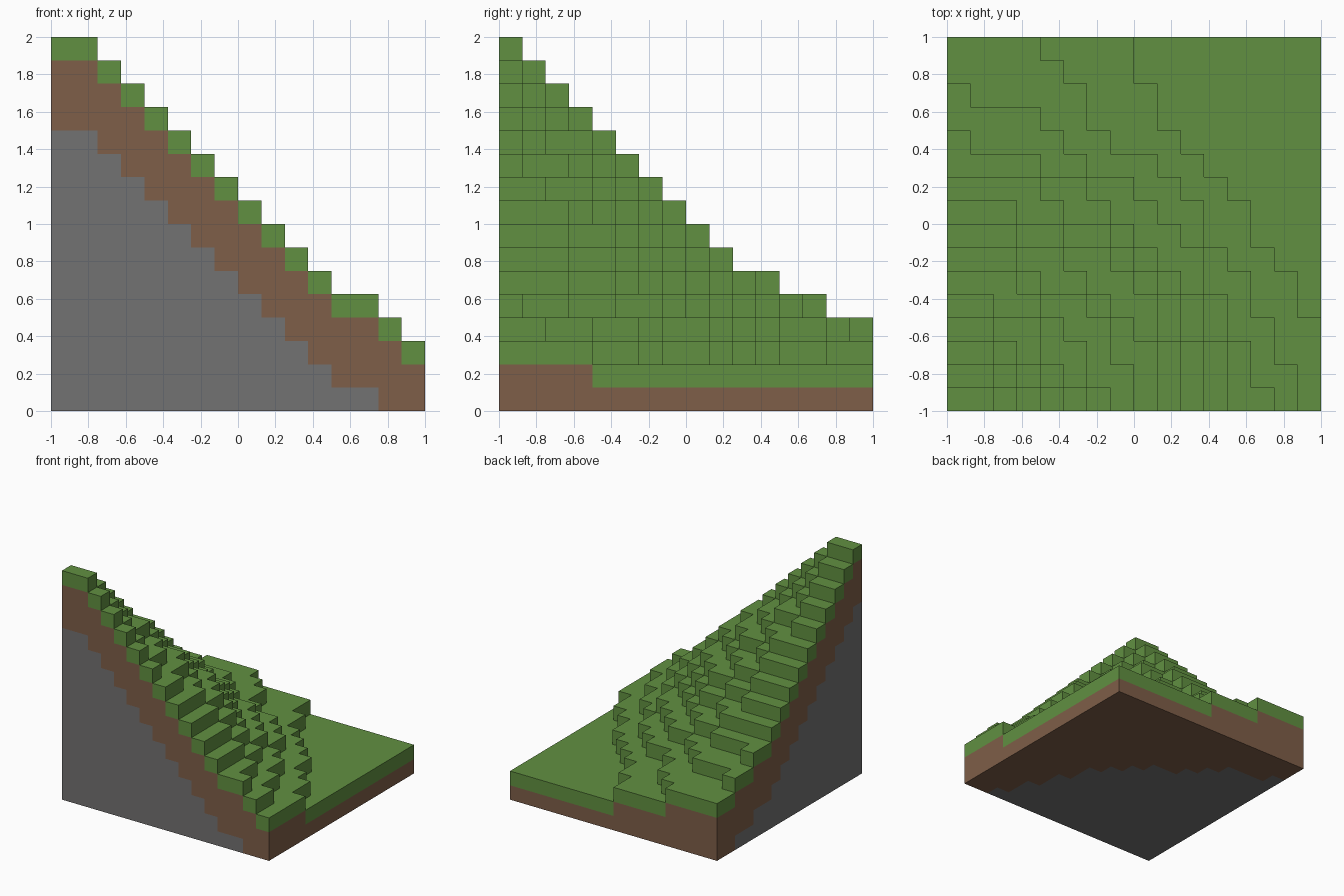
import bpy
import bmesh
import math
from mathutils import Vector

default_cube = bpy.data.objects.get("Cube")
if default_cube:
    bpy.data.objects.remove(default_cube, do_unlink=True)

GRID = 16                 # blocks along each side
BLOCK = 2 / GRID          # size of one block
SOIL_DEPTH = 3            # soil blocks below the grass block
BASE_LAYERS = 2           # layers that cover the whole plot

# Width in blocks of each row, front to back, for every terrace from low to high
TERRACES = [
    [16, 16, 16, 16, 15, 15, 14, 13, 13, 12, 11, 10, 9, 9, 8, 8],
    [15, 15, 14, 14, 13, 13, 12, 11, 11, 10, 9, 7, 6, 6, 5, 4],
    [14, 13, 13, 12, 12, 11, 11, 10, 9, 8, 6, 5, 4, 1],
    [12, 12, 12, 11, 11, 10, 9, 8, 7, 6, 4, 1],
    [11, 11, 11, 10, 10, 9, 8, 7, 5, 4],
    [10, 10, 10, 9, 9, 8, 7, 5, 3],
    [9, 9, 9, 8, 7, 6, 5, 3],
    [8, 8, 7, 7, 6, 4, 3],
    [7, 6, 6, 5, 4, 3],
    [6, 5, 4, 4, 2],
    [5, 4, 3, 2],
    [4, 3, 2],
    [3, 2],
    [2],
]


def make_material(name, colour):
    material = bpy.data.materials.new(name)
    material.use_nodes = True
    material.diffuse_color = (*colour, 1)
    shader = material.node_tree.nodes["Principled BSDF"]
    shader.inputs["Base Color"].default_value = (*colour, 1)
    shader.inputs["Roughness"].default_value = 0.9
    return material


materials = [
    make_material("grass_green", (0.12, 0.28, 0.053)),
    make_material("soil_brown", (0.209, 0.112, 0.065)),
    make_material("stone_grey", (0.171, 0.168, 0.168)),
]
GRASS, SOIL, STONE = range(len(materials))


def in_plot(column, row):
    return 0 <= column < GRID and 0 <= row < GRID


def column_height(column, row):
    if not in_plot(column, row):
        return 0
    covering = [t for t in TERRACES if row < len(t) and column < t[row]]
    return BASE_LAYERS + len(covering)


def layer_material(depth):
    if depth == 0:
        return GRASS
    return SOIL if depth <= SOIL_DEPTH else STONE


def add_block_face(bm, cell, normal, material):
    """Add the side of one block that points along the normal."""
    normal = Vector(normal)
    side = Vector((normal.y, normal.z, normal.x))
    up = normal.cross(side)
    centre = Vector(cell) + Vector((0.5, 0.5, 0.5)) + normal / 2
    origin = Vector((GRID / 2, GRID / 2, 0))
    corners = [centre + (side * a + up * b) / 2
               for a, b in ((-1, -1), (1, -1), (1, 1), (-1, 1))]
    face = bm.faces.new([bm.verts.new((c - origin) * BLOCK) for c in corners])
    face.material_index = material


bm = bmesh.new()
for column in range(GRID):
    for row in range(GRID):
        height = column_height(column, row)
        # Grassy top and flat underside
        add_block_face(bm, (column, row, height - 1), (0, 0, 1), GRASS)
        add_block_face(bm, (column, row, 0), (0, 0, -1), layer_material(height - 1))
        # Terrace risers are grass; the cut outer walls show the layers
        for dx, dy in ((1, 0), (-1, 0), (0, 1), (0, -1)):
            beside = (column + dx, row + dy)
            for level in range(column_height(*beside), height):
                inside = in_plot(*beside)
                material = GRASS if inside else layer_material(height - 1 - level)
                add_block_face(bm, (column, row, level), (dx, dy, 0), material)

# Weld the blocks and merge flat areas of one colour
bmesh.ops.remove_doubles(bm, verts=bm.verts[:], dist=BLOCK / 100)
bmesh.ops.dissolve_limit(bm, angle_limit=math.radians(1), verts=bm.verts[:],
                         edges=bm.edges[:], delimit={'MATERIAL'})

mesh = bpy.data.meshes.new("terraced_hillside")
for material in materials:
    mesh.materials.append(material)
bm.to_mesh(mesh)
bm.free()
hillside = bpy.data.objects.new("terraced_hillside", mesh)
bpy.context.collection.objects.link(hillside)
